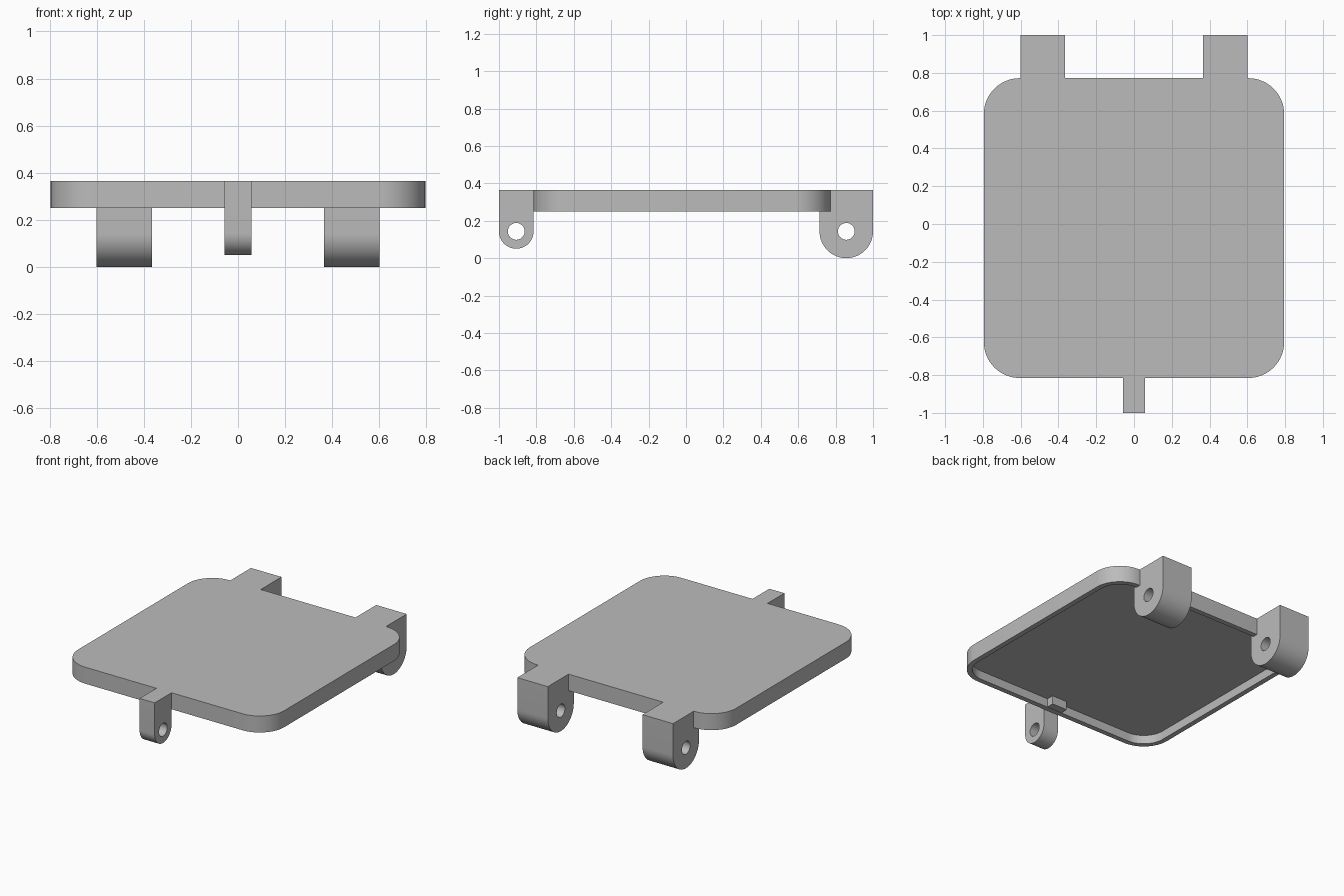
import bpy, bmesh, math
from mathutils import Vector

cube = bpy.data.objects.get("Cube")
if cube:
    bpy.data.objects.remove(cube, do_unlink=True)

TOP, RIM_BOTTOM, FLOOR = 0.365, 0.25, 0.31
HALF_X, FRONT, BACK = 0.795, -0.815, 0.772
AXIS_Z, HOLE_R = 0.143, 0.045

grey = bpy.data.materials.new("plain grey")
grey.use_nodes = True
colour = (0.5, 0.5, 0.5, 1)
grey.diffuse_color = colour
grey.node_tree.nodes["Principled BSDF"].inputs["Base Color"].default_value = colour


def finish(name, bm):
    bmesh.ops.recalc_face_normals(bm, faces=bm.faces)
    mesh = bpy.data.meshes.new(name)
    bm.to_mesh(mesh)
    bm.free()
    mesh.materials.append(grey)
    obj = bpy.data.objects.new(name, mesh)
    bpy.context.collection.objects.link(obj)
    bpy.ops.object.select_all(action='DESELECT')
    obj.select_set(True)
    bpy.context.view_layer.objects.active = obj
    bpy.ops.object.shade_smooth_by_angle(angle=math.radians(30))
    return obj


def arc(cx, cy, r, start, end, n):
    return [(cx + r * math.cos(math.radians(start + (end - start) * i / n)),
             cy + r * math.sin(math.radians(start + (end - start) * i / n)))
            for i in range(n + 1)]


def rounded_outline(margin, radius):
    """Rounded rectangle of the lid, pulled in by margin."""
    x, y0, y1 = HALF_X - margin, FRONT + margin, BACK - margin
    r = radius - margin
    return (arc(x - r, y1 - r, r, 0, 90, 16) + arc(r - x, y1 - r, r, 90, 180, 16)
            + arc(r - x, y0 + r, r, 180, 270, 16) + arc(x - r, y0 + r, r, 270, 360, 16))


def make_lid():
    """Shallow lid, hollow from below: rings joined from top to inner floor."""
    bm = bmesh.new()
    rings = [[bm.verts.new((x, y, z)) for x, y in rounded_outline(m, 0.19)]
             for m, z in ((0, TOP), (0, RIM_BOTTOM), (0.035, RIM_BOTTOM), (0.035, FLOOR))]
    n = len(rings[0])
    for a, b in zip(rings, rings[1:]):
        for i in range(n):
            j = (i + 1) % n
            bm.faces.new((a[i], a[j], b[j], b[i]))
    bm.faces.new(rings[0])
    bm.faces.new(rings[-1])
    finish("lid", bm)


def make_lug(name, x0, x1, y_mid, r):
    """Round-ended lug with a pin hole, extruded along x."""
    bm = bmesh.new()
    outline = [(y_mid + r, TOP), (y_mid - r, TOP)] + arc(y_mid, AXIS_Z, r, 180, 360, 32)
    hole = arc(y_mid, AXIS_Z, HOLE_R, 0, 360, 32)[:-1]
    edges = []
    for loop in (outline, hole):
        vs = [bm.verts.new((x0, y, z)) for y, z in loop]
        edges += [bm.edges.new((v, vs[(i + 1) % len(vs)])) for i, v in enumerate(vs)]
    bmesh.ops.triangle_fill(bm, edges=edges, use_beauty=True, normal=Vector((1, 0, 0)))
    new = bmesh.ops.extrude_face_region(bm, geom=bm.faces[:], use_keep_orig=True)
    bmesh.ops.translate(bm, vec=(x1 - x0, 0, 0),
                        verts=[g for g in new["geom"] if isinstance(g, bmesh.types.BMVert)])
    finish(name, bm)


def make_block(name, x0, x1, y0, y1, z0, z1):
    bm = bmesh.new()
    bmesh.ops.create_cube(bm, size=1)
    for v in bm.verts:
        v.co = ((x0 + x1) / 2 + v.co.x * (x1 - x0),
                (y0 + y1) / 2 + v.co.y * (y1 - y0),
                (z0 + z1) / 2 + v.co.z * (z1 - z0))
    finish(name, bm)


make_lid()
# Rear hinge lugs, mirrored about the centre
make_lug("hinge_lug_left", 0.365, 0.60, 0.857, 0.143)
make_lug("hinge_lug_right", -0.60, -0.365, 0.857, 0.143)
# Front latch lug and its root block inside the rim
make_lug("latch_lug", -0.058, 0.058, -0.9075, 0.0925)
make_block("latch_root", -0.058, 0.058, -0.80, -0.73, RIM_BOTTOM + 0.002, FLOOR + 0.02)
